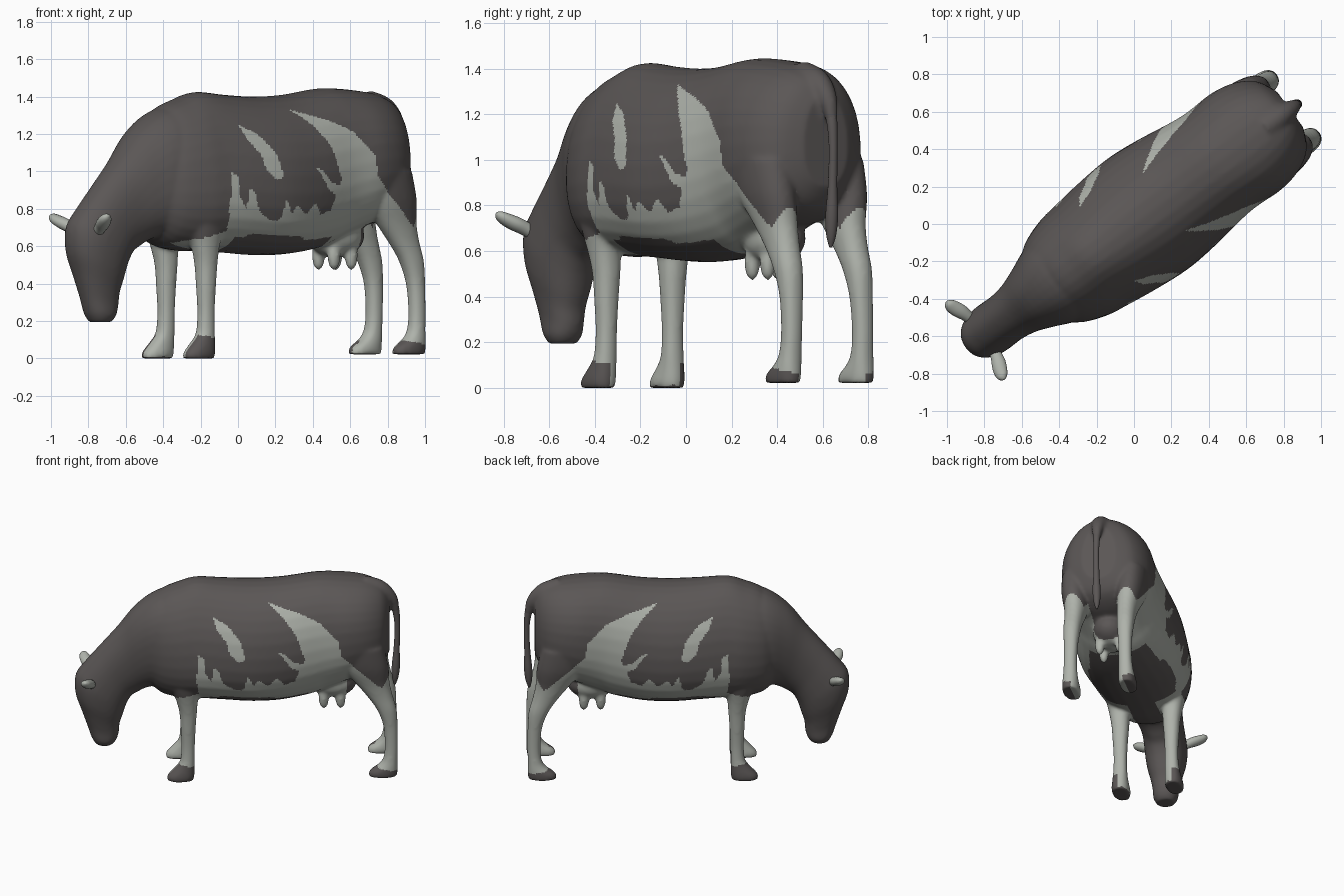
import bpy, bmesh, math
from mathutils import Vector

if "Cube" in bpy.data.objects:
    bpy.data.objects.remove(bpy.data.objects["Cube"])

HEADING = math.radians(36.3)   # the animal stands diagonally: local +x is the rear
V = Vector


def material(name, rgb):
    m = bpy.data.materials.new(name)
    m.diffuse_color = (*rgb, 1)
    m.use_nodes = True
    m.node_tree.nodes["Principled BSDF"].inputs["Base Color"].default_value = m.diffuse_color
    return m


DARK = material("dark_brown_grey", (0.104, 0.094, 0.092))
PALE = material("pale_grey", (0.425, 0.447, 0.405))


def refine(rows, n=4):
    """Catmull-Rom interpolation between rows of numbers."""
    out = []
    for i in range(len(rows) - 1):
        p0, p1 = rows[max(i - 1, 0)], rows[i]
        p2, p3 = rows[i + 1], rows[min(i + 2, len(rows) - 1)]
        for k in range(n):
            u = k / n
            out.append([0.5 * (2 * b + (c - a) * u + (2 * a - 5 * b + 4 * c - d) * u * u
                               + (3 * b - a - 3 * c + d) * u ** 3)
                        for a, b, c, d in zip(p0, p1, p2, p3)])
    return out + [list(rows[-1])]


def loft(bm, rings, sides=32, power=0.9):
    """Rings are (centre, side axis, up axis, upper narrowing)."""
    loops = []
    for c, ax, up, k in rings:
        loop = []
        for i in range(sides):
            a = 2 * math.pi * i / sides
            ca, sa = math.cos(a), math.sin(a)
            x = math.copysign(abs(ca) ** power, ca) * (1 - k * sa)
            y = math.copysign(abs(sa) ** power, sa)
            loop.append(bm.verts.new(c + ax * x + up * y))
        loops.append(loop)
    faces = [bm.faces.new(loops[0]), bm.faces.new(loops[-1][::-1])]
    for p, q in zip(loops, loops[1:]):
        for i in range(sides):
            j = (i + 1) % sides
            faces.append(bm.faces.new((p[i], q[i], q[j], p[j])))
    bmesh.ops.recalc_face_normals(bm, faces=faces)


def finish(bm, name, mat):
    me = bpy.data.meshes.new(name)
    bm.to_mesh(me)
    bm.free()
    ob = bpy.data.objects.new(name, me)
    bpy.context.collection.objects.link(ob)
    ob.rotation_euler.z = HEADING
    me.materials.append(mat)
    me.shade_smooth()
    return ob


def ellipsoid(bm, centre, radii):
    r = bmesh.ops.create_uvsphere(bm, u_segments=24, v_segments=16, radius=1)
    for v in r["verts"]:
        v.co = V(centre) + V([a * b for a, b in zip(v.co, radii)])


body = bmesh.new()

# Trunk: position, top, bottom, half width, upper narrowing
trunk = [(-.62, 1.20, .69, .19, .06), (-.53, 1.33, .605, .26, .12), (-.40, 1.39, .575, .305, .18),
         (-.28, 1.425, .575, .32, .24), (-.10, 1.41, .565, .345, .20), (.10, 1.40, .552, .36, .17),
         (.30, 1.41, .557, .345, .13), (.50, 1.44, .59, .318, .05), (.60, 1.445, .63, .313, .02),
         (.75, 1.435, .69, .318, .02), (.88, 1.415, .73, .29, .06), (.98, 1.37, .79, .225, .12),
         (1.035, 1.29, .88, .12, .1)]
loft(body, [(V((s, 0, (t + b) / 2)), V((0, w, 0)), V((0, 0, (t - b) / 2)), k)
            for s, t, b, w, k in refine(trunk)])

# Neck and lowered head: upper point, lower point, half width
neck = [(-.35, 1.38, -.42, .70, .25), (-.55, 1.325, -.56, .65, .235), (-.70, 1.22, -.63, .625, .19),
        (-.82, 1.07, -.68, .595, .155), (-.94, .93, -.725, .565, .14), (-1.045, .805, -.755, .515, .14),
        (-1.11, .71, -.772, .47, .14), (-1.112, .58, -.79, .41, .128), (-1.07, .45, -.81, .345, .105),
        (-1.03, .33, -.815, .28, .088), (-1.0, .24, -.83, .23, .083), (-.97, .193, -.855, .195, .06)]
loft(body, [(V((a + c, 0, b + d)) / 2, V((0, w, 0)), V((a - c, 0, b - d)) / 2, 0)
            for a, b, c, d, w in refine(neck)])

# Legs: height, centre along the body, half length, distance to the side, half width
front_leg = [(.88, -.36, .13, .20, .10), (.70, -.355, .105, .19, .085), (.60, -.352, .076, .185, .07),
             (.50, -.345, .06, .18, .06), (.38, -.345, .052, .18, .052), (.25, -.345, .046, .18, .046),
             (.14, -.35, .05, .182, .049), (.085, -.37, .070, .185, .055),
             (.035, -.393, .092, .187, .062), (0, -.40, .094, .187, .06)]
hind_leg = [(1.0, .80, .19, .20, .10), (.85, .86, .165, .195, .095), (.72, .915, .118, .185, .078),
            (.62, .965, .088, .185, .066), (.52, 1.012, .068, .188, .06), (.40, 1.038, .050, .19, .051),
            (.25, 1.045, .045, .193, .046), (.15, 1.038, .049, .195, .049),
            (.10, 1.02, .067, .197, .055), (.06, .993, .095, .198, .06), (.022, .985, .10, .198, .058)]
for rows in (front_leg, hind_leg):
    for side in (1, -1):
        loft(body, [(V((s, side * t, z)), V((ls, 0, 0)), V((0, lt, 0)), 0)
                    for z, s, ls, t, lt in refine(rows)], 24)

# Udder and teats
ellipsoid(body, (.65, 0, .655), (.165, .125, .115))
for s in (.585, .70):
    for side in (1, -1):
        ellipsoid(body, (s, side * .07, .55), (.036, .034, .08))

# Tail root and flowing tail top, fused into the rump
tail_root = [(.86, 1.365, .07), (.97, 1.335, .062), (1.05, 1.265, .042), (1.083, 1.16, .024)]


def tube(bm, rows, sides=16):
    rows = refine(rows)
    pts = [V((s, 0, z)) for s, z, r in rows]
    rings = []
    for i, (p, row) in enumerate(zip(pts, rows)):
        d = (pts[min(i + 1, len(pts) - 1)] - pts[max(i - 1, 0)]).normalized()
        rings.append((p, V((0, row[2], 0)), V((-d.z, 0, d.x)) * row[2], 0))
    loft(bm, rings, sides, 1)


tube(body, tail_root)

# Fuse the parts into one smooth skin
cow = finish(body, "cow_body", DARK)
cow.data.materials.append(PALE)
rm = cow.modifiers.new("fuse", "REMESH")
rm.mode, rm.voxel_size = "VOXEL", 0.0115
sm = cow.modifiers.new("soften", "SMOOTH")
sm.factor, sm.iterations = 0.5, 9
bpy.context.view_layer.objects.active = cow
cow.select_set(True)
for m in ("fuse", "soften"):
    bpy.ops.object.modifier_apply(modifier=m)
cow.data.shade_smooth()

# Coat patches as outlines in the side plane, the same on both sides
flank = [(-.25, .5), (-.29, .80), (-.28, 1.0), (-.24, .97), (-.23, .86), (-.19, .80), (-.17, .91),
         (-.14, .89), (-.11, .79), (-.03, .735), (.03, .74), (.06, .85), (.10, .77), (.13, .82),
         (.20, .77), (.26, .83), (.31, .77), (.38, .79), (.42, .89), (.45, .96), (.42, 1.05),
         (.385, 1.14), (.31, 1.24), (.20, 1.33), (.42, 1.27), (.56, 1.21), (.68, 1.08), (.70, .97),
         (.78, .89), (.98, .70), (1.03, .79), (1.15, .79), (1.15, 0), (.4, 0), (.4, .5)]
spot = [(-.18, 1.25), (-.08, 1.20), (.01, 1.10), (.045, .97), (0, .955), (-.065, 1.01), (-.085, 1.09),
        (-.15, 1.17)]
streak = [(.27, 1.02), (.32, 1.0), (.38, .94), (.44, .92), (.44, .86), (.36, .90)]


def inside(x, y, poly):
    hit = False
    for (a, b), (c, d) in zip(poly, poly[1:] + poly[:1]):
        if (b > y) != (d > y) and x < a + (y - b) * (c - a) / (d - b):
            hit = not hit
    return hit


def is_pale(p, n):
    s, t, z = p.x, abs(p.y), p.z
    if s < -.52:
        return False
    if z < .5:                                    # legs, with dark outer hooves
        return not (z < .115 - .2 * (s % .6 - .25) and t > .185) and z > .012
    if s < -.2 and t > .10 and z < .66 + .25 * (s + .35):
        return True                               # upper front legs
    if s < .48 and n.z < -.72 and z < .68:
        return False                              # dark belly
    if s > .74 and t < .10 and z < .76:
        return False                              # dark behind the udder
    return any(inside(s, z, o) for o in (flank, spot, streak))


for f in cow.data.polygons:
    f.material_index = int(is_pale(f.center, f.normal))

# Hanging tail with a tuft
bm = bmesh.new()
tube(bm, [(1.055, 1.25, .03), (1.08, 1.17, .024), (1.09, 1.05, .019), (1.085, .88, .021),
          (1.08, .76, .028), (1.075, .67, .022), (1.072, .615, .006)])
finish(bm, "tail", DARK)

# Horn-like ears: position, distance to the side, height, width, thickness
ear = [(-1.0, .09, .675, .03, .03), (-1.012, .135, .70, .034, .032), (-1.028, .18, .722, .042, .033),
       (-1.042, .22, .742, .038, .028), (-1.048, .245, .757, .026, .02), (-1.05, .258, .765, .008, .007)]
for side, name in ((1, "left_ear"), (-1, "right_ear")):
    bm = bmesh.new()
    loft(bm, [(V((s, side * t, z)), V((w, 0, 0)), V((0, -side * .5 * h, .85 * h)), 0)
              for s, t, z, w, h in refine(ear)], 16, 1)
    finish(bm, name, PALE)
